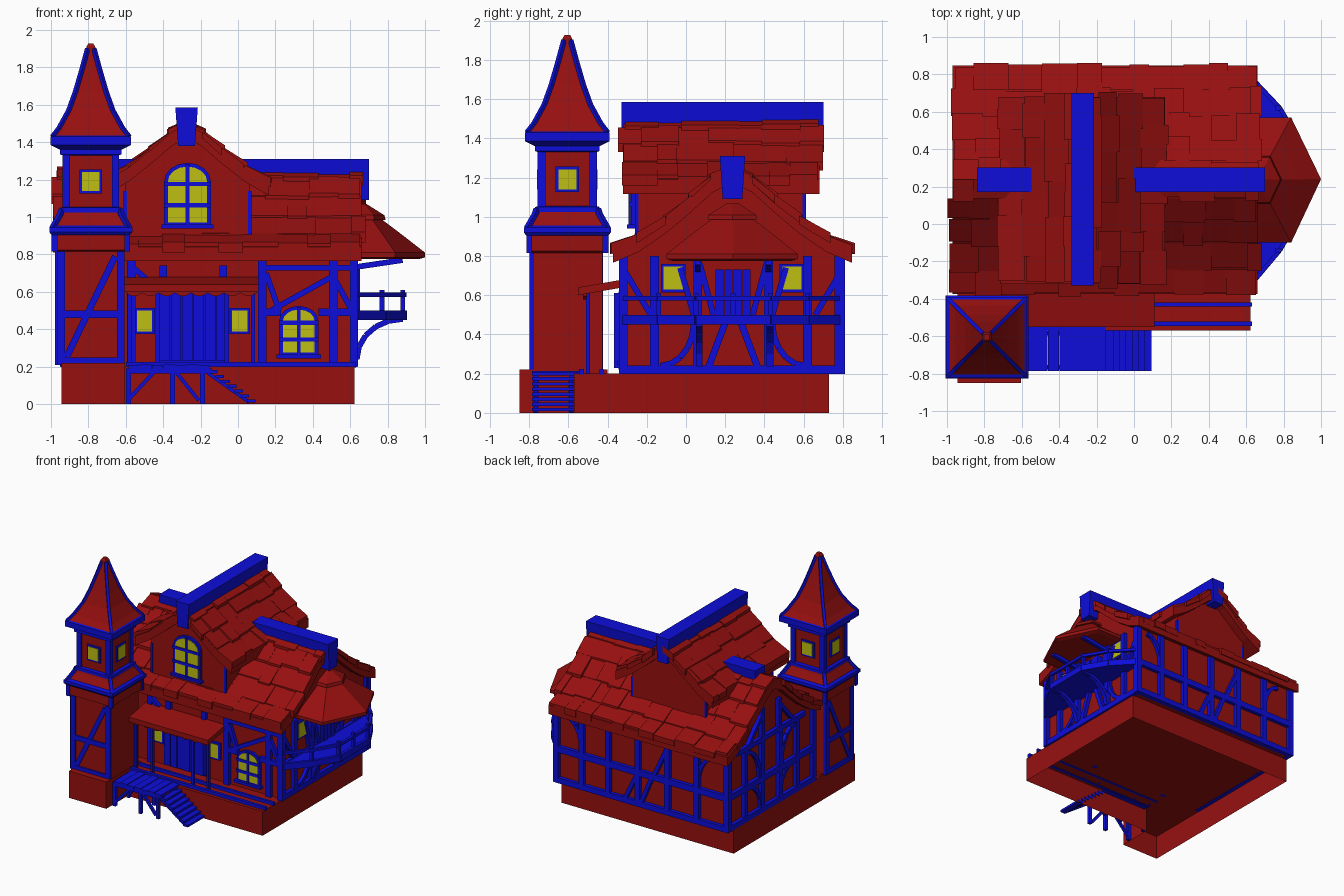
import bpy, bmesh, math, random
from mathutils import Vector as V

if "Cube" in bpy.data.objects:
    bpy.data.objects.remove(bpy.data.objects["Cube"])

random.seed(4)
X, Y, Z = V((1, 0, 0)), V((0, 1, 0)), V((0, 0, 1))

def material(name, rgb):
    m = bpy.data.materials.new(name)
    m.diffuse_color = (*rgb, 1)
    m.use_nodes = True
    m.node_tree.nodes["Principled BSDF"].inputs["Base Color"].default_value = m.diffuse_color
    return m

RED = material("red", (0.31, 0.005, 0.005))
BLUE = material("blue", (0.004, 0.004, 0.7))
YELLOW = material("yellow", (0.52, 0.52, 0.006))

class Part:
    """Collects solids in one mesh object."""
    def __init__(self, name, mat):
        self.name, self.mat, self.bm = name, mat, bmesh.new()

    def loft(self, rings, bottom=True):
        rs = [[self.bm.verts.new(p) for p in r] for r in rings]
        n = len(rs[0])
        for a, b in zip(rs, rs[1:]):
            for i in range(n):
                self.bm.faces.new((a[i], a[(i + 1) % n], b[(i + 1) % n], b[i]))
        self.bm.faces.new(rs[-1])
        if bottom:
            self.bm.faces.new(rs[0][::-1])

    def prism(self, pts, o, u, v, n, depth, bottom=True):
        base = [V(o) + u * p + v * q for p, q in pts]
        self.loft([base, [p + n * depth for p in base]], bottom)

    def box(self, x0, x1, y0, y1, z0, z1):
        self.prism([(x0, y0), (x1, y0), (x1, y1), (x0, y1)], (0, 0, z0), X, Y, Z, z1 - z0)

    def bar(self, a, b, w, h=None):
        a, b, h = V(a), V(b), h or w
        d = (b - a).normalized()
        s = d.cross(Z if abs(d.z) < 0.95 else X).normalized()
        t = s.cross(d)
        q = [(-w / 2, -h / 2), (w / 2, -h / 2), (w / 2, h / 2), (-w / 2, h / 2)]
        self.prism(q, a, s, t, d, (b - a).length)

    def strip(self, face, a, b, w=0.04, depth=0.03):
        """Flat timber from a to b on a wall face."""
        o, u, n = face
        a, b = V(a), V(b)
        d = (b - a).normalized()
        s = V((-d.y, d.x)) * w / 2
        self.prism([a - s, b - s, b + s, a + s], V(o) - n * 0.01, u, Z, n, depth + 0.01)

    def curve(self, face, a, b, w=0.03):
        """Quarter-ellipse brace, upright at a and level at b."""
        pts = [(a[0] + (b[0] - a[0]) * (1 - math.cos(t)), a[1] + (b[1] - a[1]) * math.sin(t))
               for t in [i * math.pi / 10 for i in range(6)]]
        for p, q in zip(pts, pts[1:]):
            self.strip(face, p, q, w, 0.025)

    def tower(self, prof, c):
        self.loft([[(c[0] + i * h, c[1] + j * h, z) for i, j in CORNERS] for h, z in prof])

    def ribs(self, prof, c, w):
        for i, j in CORNERS:
            for (a, za), (b, zb) in zip(prof, prof[1:]):
                self.bar((c[0] + i * a, c[1] + j * a, za), (c[0] + i * b, c[1] + j * b, zb), w)

    def done(self):
        bmesh.ops.recalc_face_normals(self.bm, faces=self.bm.faces)
        me = bpy.data.meshes.new(self.name)
        self.bm.to_mesh(me)
        me.materials.append(self.mat)
        bpy.context.collection.objects.link(bpy.data.objects.new(self.name, me))

CORNERS = ((-1, -1), (1, -1), (1, 1), (-1, 1))

# Foundation, open underneath
p = Part("foundation", RED)
p.prism([(-.945, -.85), (-.605, -.85), (-.605, -.57), (.623, -.57), (.623, .73), (-.945, .73)],
        (0, 0, 0), X, Y, Z, 0.2, bottom=False)
p.box(-.945, -.605, -.85, -.4, .2, .22)
p.done()

# Roof profiles: distance from ridge, height of the surface
MAIN = [(.61, .84), (.48, .895), (.34, .99), (.21, 1.1), (.1, 1.2), (0, 1.25)]
DORM = [(.44, 1.19), (.31, 1.265), (.19, 1.36), (.085, 1.45), (0, 1.5)]

def gable(prof, half, foot):
    inner = [(d, z - .05) for d, z in prof if d < half]
    return [(-half, foot), (-half, inner[0][1] - .04)] + [(-d, z) for d, z in inner] + \
           [(d, z) for d, z in inner[-2::-1]] + [(half, inner[0][1] - .04), (half, foot)]

p = Part("house_walls", RED)
p.prism(gable(MAIN, .545, .2), (-.92, .235, 0), Y, Z, X, 1.53)
p.done()
p = Part("dormer_walls", RED)
p.prism(gable(DORM, .335, .85), (-.27, -.26, 0), X, Z, Y, .87)
p.done()

def roof(name, prof, o, across, along, length):
    """Curved slab covered in ragged shingles."""
    p, o = Part(name, RED), V(o)
    top = [(-d, z) for d, z in prof] + prof[-2::-1]
    p.prism(top + [(d, z - .075) for d, z in top[::-1]], o, across, Z, along, length)
    for s in (-1, 1):
        for (d0, z0), (d1, z1) in zip(prof, prof[1:]):
            t = random.uniform(-.03, .015)
            end = length + random.uniform(-.01, .025)
            while t < end - .01:
                w = min(random.uniform(.1, .2), end - t)
                k, e = random.uniform(0, .016), random.uniform(-.01, .02)
                q = [(d0 + e, z0 - .03), (d0 + e, z0 + .012 + k), (d1, z1 + .004 + k), (d1, z1 - .03)]
                p.prism(q, o + along * t, across * s, Z, along, w)
                t += w
    p.done()

roof("main_roof", MAIN, (-.97, .237, 0), Y, X, 1.63)
roof("dormer_roof", DORM, (-.275, -.32, 0), X, Y, 1.0)
p = Part("ridge_beams", BLUE)
p.prism([(-.05, 1.09), (.05, 1.09), (.065, 1.31), (-.065, 1.31)], (-.84, .237, 0), Y, Z, X, 1.54)
p.prism([(-.045, 1.38), (.045, 1.38), (.06, 1.585), (-.06, 1.585)], (-.275, -.33, 0), X, Z, Y, 1.03)
p.done()

# Tower
C, H = (-.787, -.605), .18
FLARE = [(.205, .94), (.185, .975), (.165, 1.01), (.155, 1.04)]
SPIRE = [(.205, 1.43), (.17, 1.475), (.118, 1.57), (.082, 1.67), (.047, 1.79), (.017, 1.9)]
p = Part("tower_body", RED)
p.tower([(H, .21), (H, .815), (.2, .825), (.2, .93)], C)
p.tower(FLARE, C)
p.tower([(.14, 1.0), (.14, 1.36)], C)
p.done()
p = Part("tower_trim", BLUE)
p.tower([(.21, .905), (.222, .92), (.222, .945), (.205, .955)], C)
p.tower([(.165, 1.025), (.165, 1.05), (.14, 1.055)], C)
p.tower([(.15, 1.33), (.165, 1.335), (.165, 1.36), (.215, 1.385), (.215, 1.43), (.19, 1.44)], C)
p.ribs(FLARE, C, .025)
p.ribs([(.194, .815), (.194, .92)], C, .03)
p.ribs([(.132, 1.04), (.132, 1.34)], C, .04)
p.done()
p = Part("spire", RED)
p.tower(SPIRE, C)
p.tower([(.024, 1.89), (.024, 1.91), (.014, 1.927)], C)
p.done()
p = Part("spire_ribs", BLUE)
p.ribs(SPIRE, C, .02)
p.done()

# Half timbering
F, B = (V((0, -.31, 0)), X, -Y), (V((0, .78, 0)), X, Y)
R, L = (V((.61, 0, 0)), Y, X), (V((-.92, 0, 0)), Y, -X)
TF, TL = (V((0, C[1] - H, 0)), X, -Y), (V((C[0] - H, 0, 0)), Y, -X)
p = Part("timber_frame", BLUE)
for f, a, b in ((B, -.95, .64), (R, -.34, .8), (L, -.34, .8)):
    for z, w in ((.22, .045), (.475, .05)):
        p.strip(f, (a, z), (b, z), w)
for f, posts in ((F, (-.57, .13, .51, .62)), (B, (-.93, -.66, -.39, -.12, .15, .39, .62)),
                 (R, (-.32, -.16, .06, .42, .62, .78)), (L, (-.32, -.1, .12, .35, .57, .78))):
    for x in posts:
        p.strip(f, (x, .2), (x, .8), .045)
p.strip(F, (.11, .73), (.64, .73), .03)
for a, b in (((.14, .48), (.5, .68)), ((.5, .7), (.62, .48)), ((.15, .7), (.22, .5)), ((-.56, .73), (-.48, .66))):
    p.strip(F, a, b, .03)
p.strip(F, (.11, .49), (.23, .49))
p.strip(F, (.43, .49), (.64, .49))
p.strip(F, (-.4, .68), (-.4, .74))
p.strip(F, (-.08, .68), (-.08, .74))
for a, b in (((-.12, .47), (.0, .22)), ((-.39, .75), (-.27, .49)), ((-.25, .47), (-.15, .23))):
    p.strip(B, a, b, .03)
p.curve(B, (-.66, .5), (-.8, .76))
p.curve(B, (.39, .5), (.53, .76))
for s in (-1, 1):
    m = lambda y, z: (.24 + s * y, z)
    p.strip(R, m(.04, .46), m(.13, .22), .035)
    p.strip(R, m(.17, .76), m(.1, .5), .03)
    p.strip(R, m(.2, .5), m(.27, .74), .03)
    p.strip(R, m(.55, .72), m(.42, .5), .03)
    p.curve(R, m(.2, .46), m(.37, .24))
    p.curve(L, m(.12, .24), m(.3, .46))
    p.curve(L, m(.14, .5), m(.32, .76))
    p.strip(L, m(.11, .8), m(.11, 1.05), .04)
    p.strip(L, m(.3, .8), m(.12, 1.0), .03)
p.strip(L, (-.2, .8), (.68, .8))
for f, c in ((TF, C[0]), (TL, C[1])):
    for z in (.23, .48):
        p.strip(f, (c - H, z), (c + H, z), .04, .012)
    for x in (c - H + .02, c + H - .02):
        p.strip(f, (x, .21), (x, .815), .042, .012)
    p.strip(f, (c - .13, .25), (c + .13, .79), .035, .01)
p.box(-.6, .63, -.545, -.52, .195, .225)
p.box(-.6, .63, -.44, -.42, .195, .225)
for y in (-.252, .602):
    for x in (-.603, .063):
        p.bar((x, y, .9), (x, y, 1.14), .018)
p.done()

# Windows: blue frame, yellow glass, blue glazing bars
def window(name, face, c, z, w, h, cols, rows, arch=0.0):
    o, u, n = face
    o = o + u * c + Z * z
    def shape(hw, bot, spring, rise):
        pts = [(-hw, bot), (hw, bot), (hw, spring)]
        if rise:
            pts += [(hw * math.cos(t), spring + rise * math.sin(t)) for t in (i * math.pi / 8 for i in range(1, 8))]
        return pts + [(-hw, spring)]
    fr, gl = Part(name + "_frame", BLUE), Part(name + "_glass", YELLOW)
    t = .02 if arch else .014
    fr.prism(shape(w / 2, 0, h - arch, arch), o - n * .01, u, Z, n, .03)
    gl.prism(shape(w / 2 - t, t, h - arch - (0 if arch else t), max(arch - t, 0)), o, u, Z, n, .024)
    for i in range(1, cols):
        x = w * (i / cols - .5)
        fr.strip((o, u, n), (x, 0), (x, h - .005), .02, .032)
    for i in range(1, rows):
        fr.strip((o, u, n), (-w / 2, h * i / rows), (w / 2, h * i / rows), .022, .032)
    if arch:
        fr.strip((o, u, n), (-w / 2 - .015, 0), (w / 2 + .015, 0), .02, .04)
    fr.done()
    gl.done()

window("dormer_window", (V((0, -.26, 0)), X, -Y), -.27, .95, .25, .34, 2, 3, .1)
window("ground_window", F, .325, .255, .21, .27, 2, 3, .08)
for i, x in enumerate((-.5, .01)):
    window(f"porch_window_{i}", F, x, .375, .11, .14, 1, 1)
for i, y in enumerate((-.065, .54)):
    window(f"balcony_window_{i}", R, y, .615, .125, .145, 1, 1)
for i, (n, u) in enumerate(((-Y, X), (X, Y), (Y, X), (-X, Y))):
    window(f"tower_window_{i}", (V((C[0], C[1], 0)) + n * .13, u, n), 0, 1.125, .12, .13, 1, 1)

# Plank doors
p = Part("plank_doors", BLUE)
for i in range(6):
    x = -.42 + i * .061
    p.box(x, x + .055, -.36 - .008 * (i % 2), -.3, .23, .61)
p.box(-.42, -.06, -.345, -.3, .22, .62)
for i in range(4):
    y = .15 + i * .046
    p.box(.6, .645 + .006 * (i % 2), y, y + .042, .49, .73)
p.done()

# Porch awning with scalloped valance, and its posts
p = Part("porch_awning", RED)
p.prism([(-.32, .68), (-.55, .64), (-.55, .6), (-.32, .64)], (-.61, 0, 0), Y, Z, X, .72)
scallop = [(-.6 + .7 * i / 48, .595 - .018 * abs(math.sin(i * math.pi / 6))) for i in range(49)]
p.prism([(.1, .62), (-.6, .62)] + scallop, (0, -.525, 0), X, Z, Y, .02)
p.done()
p = Part("porch_posts", BLUE)
for x in (-.58, -.43, -.06, .08):
    p.bar((x, -.5, .2), (x, -.5, .62), .022)
p.done()

# Landing and stairs
p = Part("landing_and_stairs", BLUE)
for i in range(7):
    x = -.585 + i * .062
    p.box(x, x + .061, -.785, -.53, .19, .208 + .005 * (i % 2))
    p.box(-.155 + i * .034, -.11 + i * .034, -.785, -.565, .165 - i * .026, .182 - i * .026)
for y in (-.765, -.585):
    p.box(-.6, -.14, y - .012, y + .012, .165, .19)
    p.bar((-.16, y, .165), (.06, y, .01), .018)
    for x in (-.585, -.35, -.19):
        p.bar((x, y, 0), (x, y, .18), .026)
    for a, b in ((-.59, -.45), (-.21, -.33)):
        p.bar((a, y, .02), (b, y, .17), .02)
p.done()

# Balcony: floor, railing and curved brackets
edge = [(.62, -.33), (.78, -.14), (.89, .05), (.89, .43), (.78, .62), (.62, .79)]
p = Part("balcony", BLUE)
p.prism(edge, (0, 0, .45), X, Y, Z, .045)
for a, b in zip(edge, edge[1:]):
    p.bar((*a, .585), (*b, .585), .022)
    p.bar((*a, .475), (*b, .475), .025, .05)
for x, y in edge[1:-1] + [(.89, .24)]:
    p.bar((x - .01, y, .48), (x - .01, y, .61), .025)
for y in (.06, .42):
    p.curve((V((0, y, 0)), X, Y), (.635, .24), (.88, .455), .03)
    p.bar((.61, y, .73), (.88, y, .77), .03)
p.done()

# Faceted roof over the balcony
p = Part("balcony_roof", RED)
eave = [V((.6, -.1)), V((.84, -.1)), V((1.0, .24)), V((.84, .57)), V((.6, .57))]
c = V((.66, .237))
p.loft([[(*(c + (e - c) * k), z) for e in eave] for k, z in
        ((.9, .775), (1, .785), (1, .81), (.66, .9), (.33, .985), (.38, .985), (.36, 1.01), (.08, 1.07))])
p.done()
